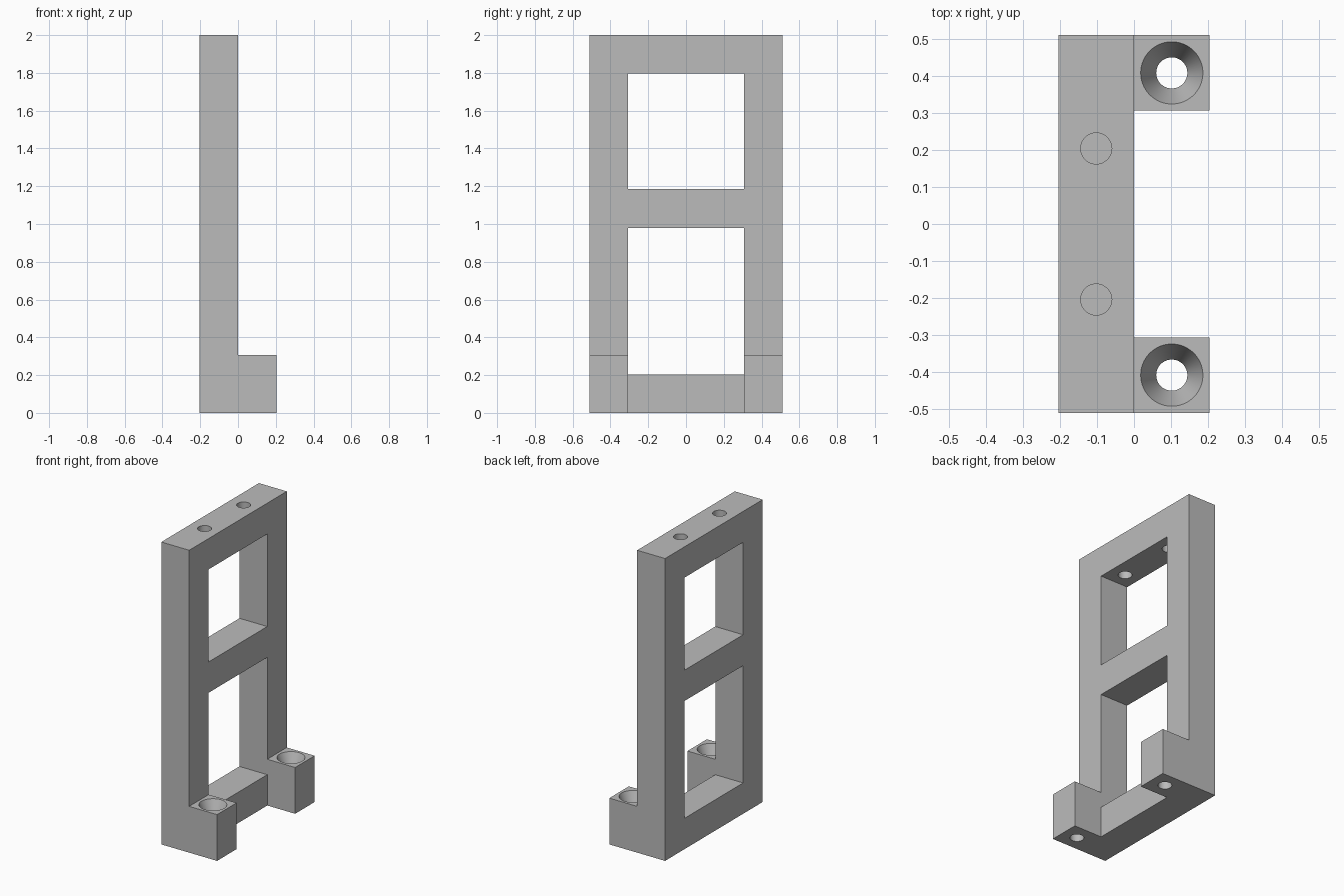
import bpy
import bmesh
import math
from mathutils import Matrix

cube = bpy.data.objects.get("Cube")
if cube:
    bpy.data.objects.remove(cube, do_unlink=True)

# Main sizes, all based on one bar width
BAR = 0.204
HALF_W = 2.5 * BAR
INNER = 1.5 * BAR
FOOT_H = 1.5 * BAR
HEIGHT = 2.0
HOLE_R = 0.042
SINK_R = 0.084

grey = bpy.data.materials.new("light_grey")
grey.use_nodes = True
colour = (0.5, 0.5, 0.5, 1)
grey.diffuse_color = colour
grey.node_tree.nodes["Principled BSDF"].inputs["Base Color"].default_value = colour


def add_object(name, bm):
    bmesh.ops.recalc_face_normals(bm, faces=bm.faces)
    mesh = bpy.data.meshes.new(name)
    bm.to_mesh(mesh)
    bm.free()
    mesh.materials.append(grey)
    obj = bpy.data.objects.new(name, mesh)
    bpy.context.collection.objects.link(obj)
    return obj


def box(name, x, y, z):
    bm = bmesh.new()
    size = [b - a for a, b in (x, y, z)]
    mid = [(a + b) / 2 for a, b in (x, y, z)]
    bmesh.ops.create_cube(bm, size=1, matrix=Matrix.Translation(mid) @ Matrix.Diagonal((*size, 1)))
    return add_object(name, bm)


def turned(name, x, y, profile):
    """Round solid from (radius, height) pairs around a vertical axis."""
    bm = bmesh.new()
    rings = []
    for r, z in profile:
        ring = [bm.verts.new((x + r * math.cos(a), y + r * math.sin(a), z))
                for a in (math.tau * i / 64 for i in range(64))]
        rings.append(ring)
    for low, high in zip(rings, rings[1:]):
        for i in range(64):
            j = (i + 1) % 64
            bm.faces.new((low[i], low[j], high[j], high[i]))
    bm.faces.new(rings[0])
    bm.faces.new(rings[-1])
    return add_object(name, bm)


# Upright and feet: L-shaped side profile drawn out across the width
bm = bmesh.new()
outline = [(-BAR, 0), (BAR, 0), (BAR, FOOT_H), (0, FOOT_H), (0, HEIGHT), (-BAR, HEIGHT)]
face = bm.faces.new([bm.verts.new((x, -HALF_W, z)) for x, z in outline])
extruded = bmesh.ops.extrude_face_region(bm, geom=[face])["geom"]
bmesh.ops.translate(bm, vec=(0, 2 * HALF_W, 0),
                    verts=[v for v in extruded if isinstance(v, bmesh.types.BMVert)])
frame = add_object("bracket_frame", bm)

# Gap between the feet and the two window openings
cutters = [
    box("foot_gap_cutter", (0, 0.4), (-INNER, INNER), (-0.1, 0.5)),
    box("lower_window_cutter", (-0.4, 0.4), (-INNER, INNER), (BAR, 0.98)),
    box("upper_window_cutter", (-0.4, 0.4), (-INNER, INNER), (0.98 + BAR, HEIGHT - BAR)),
]

# Screw holes through the top bar, countersunk holes through the feet
sink_z = FOOT_H - BAR / 2
for side, label in ((-1, "front"), (1, "back")):
    cutters.append(turned(label + "_top_hole_cutter", -BAR / 2, side * BAR,
                          [(HOLE_R, 1.7), (HOLE_R, 2.1)]))
    cutters.append(turned(label + "_foot_hole_cutter", BAR / 2, side * 2 * BAR,
                          [(HOLE_R, -0.1), (HOLE_R, sink_z), (SINK_R, FOOT_H), (SINK_R, 0.4)]))

for cutter in cutters:
    cutter.hide_render = True
    mod = frame.modifiers.new(cutter.name, "BOOLEAN")
    mod.operation = "DIFFERENCE"
    mod.solver = "EXACT"
    mod.object = cutter

# Bake the cuts, then drop the cutters
depsgraph = bpy.context.evaluated_depsgraph_get()
baked = bpy.data.meshes.new_from_object(frame.evaluated_get(depsgraph))
frame.modifiers.clear()
frame.data = baked
for cutter in cutters:
    bpy.data.objects.remove(cutter, do_unlink=True)

bpy.ops.object.select_all(action="DESELECT")
frame.select_set(True)
bpy.context.view_layer.objects.active = frame
bpy.ops.object.shade_smooth_by_angle(angle=math.radians(20))
